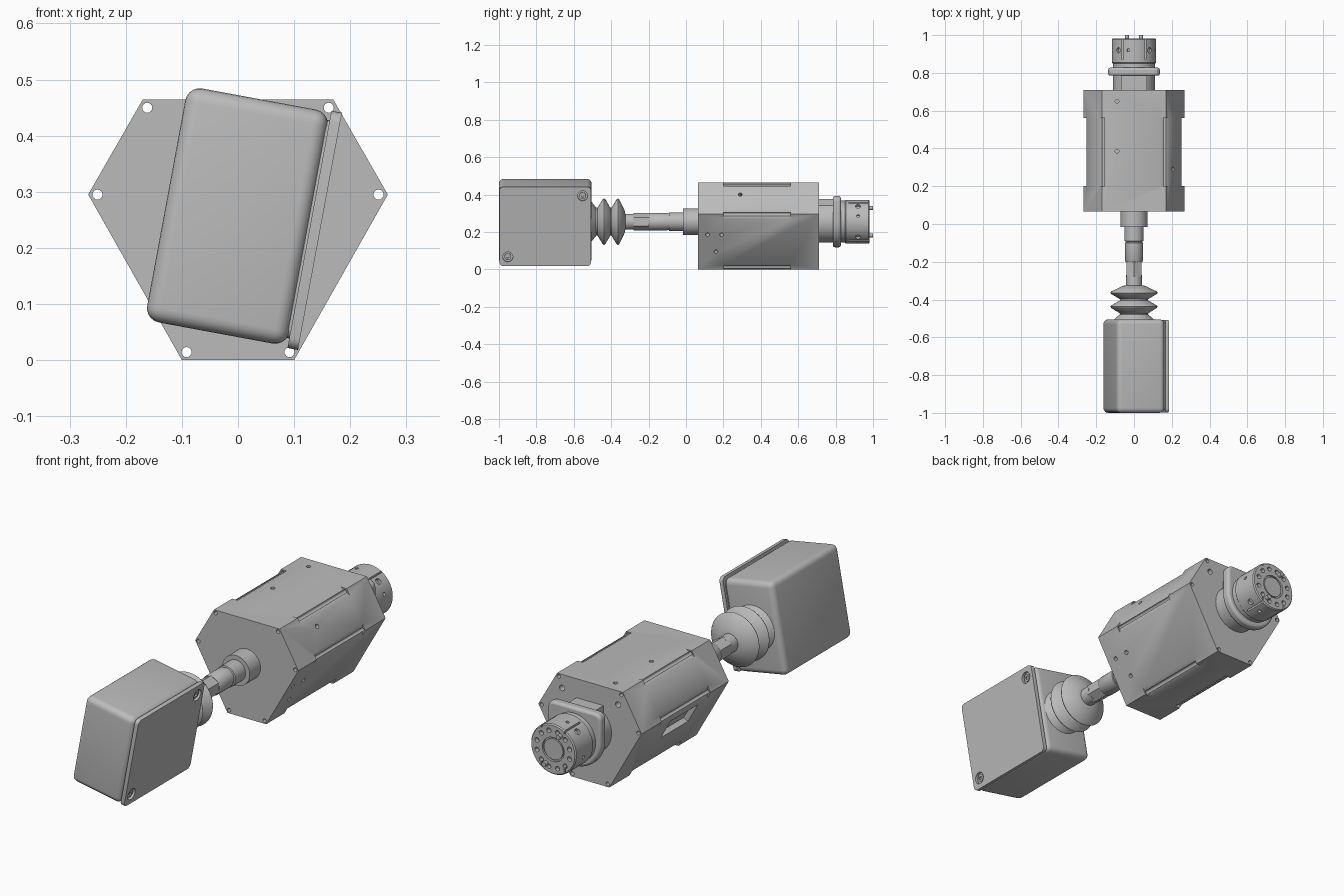
import bpy, bmesh, math
from mathutils import Vector, Matrix

if "Cube" in bpy.data.objects:
    bpy.data.objects.remove(bpy.data.objects["Cube"], do_unlink=True)

grey = bpy.data.materials.new("machined_grey")
grey.use_nodes = True
colour = (0.5, 0.5, 0.5, 1)
grey.diffuse_color = colour
grey.node_tree.nodes["Principled BSDF"].inputs["Base Color"].default_value = colour

AXIS_Z = 0.255          # height of the shaft axis
TAU = math.tau
parts = []


def finish(name, bm, keep=True):
    bmesh.ops.recalc_face_normals(bm, faces=bm.faces)
    mesh = bpy.data.meshes.new(name)
    bm.to_mesh(mesh)
    bm.free()
    mesh.materials.append(grey)
    ob = bpy.data.objects.new(name, mesh)
    bpy.context.collection.objects.link(ob)
    if keep:
        parts.append(ob)
    return ob


def prism(name, outline, y0, y1, keep=True):
    """Extrude an x-z outline along y."""
    bm = bmesh.new()
    face = bm.faces.new([bm.verts.new((x, y0, z)) for x, z in outline])
    ext = bmesh.ops.extrude_face_region(bm, geom=[face])["geom"]
    bmesh.ops.translate(bm, vec=(0, y1 - y0, 0),
                        verts=[v for v in ext if isinstance(v, bmesh.types.BMVert)])
    return finish(name, bm, keep)


def lathe(name, profile, sides=48):
    """Spin (y, radius) points around the shaft axis."""
    bm = bmesh.new()
    rings = [[bm.verts.new((r * math.sin(TAU * i / sides), y, AXIS_Z + r * math.cos(TAU * i / sides)))
              for i in range(sides)] for y, r in profile]
    for a, b in zip(rings, rings[1:]):
        for i in range(sides):
            j = (i + 1) % sides
            bm.faces.new((a[i], a[j], b[j], b[i]))
    bm.faces.new(rings[0])
    bm.faces.new(rings[-1])
    return finish(name, bm)


def rod(name, centre, direction, radius, length, keep=True, sides=16):
    """Cylinder centred on a point, along a direction."""
    bm = bmesh.new()
    turn = Vector(direction).to_track_quat('Z', 'Y').to_matrix().to_4x4()
    bmesh.ops.create_cone(bm, cap_ends=True, segments=sides, radius1=radius, radius2=radius,
                          depth=length, matrix=Matrix.Translation(centre) @ turn)
    return finish(name, bm, keep)


def cut(target, cutters):
    for c in cutters:
        c.hide_render = True
        mod = target.modifiers.new("cut", 'BOOLEAN')
        mod.operation, mod.solver, mod.object = 'DIFFERENCE', 'EXACT', c
    dg = bpy.context.evaluated_depsgraph_get()
    mesh = bpy.data.meshes.new_from_object(target.evaluated_get(dg))
    target.modifiers.clear()
    target.data = mesh
    for c in cutters:
        bpy.data.objects.remove(c, do_unlink=True)


# Hexagonal housing with chamfer notches and through holes at its corners
half = [(0.1, 0), (0.267, 0.295), (0.17, 0.464)]
hexagon = half + [(-x, z) for x, z in reversed(half)]
housing = prism("housing", hexagon, 0.065, 0.71)
cutters = []
for i, corner in enumerate(hexagon):
    c = Vector(corner)
    before = (Vector(hexagon[i - 1]) - c).normalized()
    after = (Vector(hexagon[(i + 1) % 6]) - c).normalized()
    out = -(before + after).normalized()
    side = Vector((-out.y, out.x)) * 0.06
    low, high = c - out * 0.015, c + out * 0.04
    cutters.append(prism("notch", [low - side, low + side, high + side, high - side], 0.2, 0.56, False))
    hole = c - out * 0.0165
    cutters.append(rod("corner_hole", (hole.x, 0.4, hole.y), (0, 1, 0), 0.009, 1, False))

# Screw holes in the housing faces
lower, upper = (0.87, 0, -0.49), (0.866, 0, 0.5)
for point, normal in [((-0.09, 0.65, 0.464), (0, 0, 1)), ((-0.09, 0.385, 0.464), (0, 0, 1)),
                      ((0.206, 0.29, 0.4), upper), ((0.205, 0.115, 0.185), lower),
                      ((0.205, 0.19, 0.185), lower), ((0.154, 0.16, 0.095), lower)]:
    cutters.append(rod("screw_hole", point, normal, 0.01, 0.06, False))
for x in (-0.145, 0.145):
    cutters.append(rod("rear_hole", (x, 0.71, 0.4), (0, 1, 0), 0.013, 0.06, False))

# Shallow window pocket in the lower left-hand face
top, foot = Vector(hexagon[4]), Vector(hexagon[5])
a, b = top.lerp(foot, 0.14), top.lerp(foot, 0.45)
inward = Vector((0.87, 0.49)) * 0.025
cutters.append(prism("pocket", [a - inward, b - inward, b + inward, a + inward], 0.26, 0.46, False))
cut(housing, cutters)

# Stepped shaft, hexagonal neck and bellows
lathe("shaft_collar", [(-0.015, 0.071), (0.07, 0.071)])
lathe("shaft", [(-0.2, 0.044), (-0.195, 0.047), (-0.1, 0.047), (-0.098, 0.044),
                (-0.092, 0.044), (-0.09, 0.05), (0, 0.05)])
lathe("hex_neck", [(-0.28, 0.047), (-0.19, 0.047)], 6)
lathe("neck_sleeve", [(-0.34, 0.042), (-0.27, 0.042)])
lathe("bellows", [(-0.51, 0.11), (-0.5, 0.1), (-0.48, 0.075), (-0.473, 0.075), (-0.445, 0.12),
                  (-0.438, 0.125), (-0.431, 0.12), (-0.405, 0.075), (-0.398, 0.075), (-0.371, 0.12),
                  (-0.364, 0.125), (-0.357, 0.12), (-0.328, 0.06), (-0.324, 0.04)])

# Tilted enclosure: rounded case with a screwed lid
tilt = Matrix.Translation((0, -0.7525, 0.2565)) @ Matrix.Rotation(math.radians(10.5), 4, 'Y')


def rounded_block(name, centre, size, radius, only_x=False):
    bm = bmesh.new()
    bmesh.ops.create_cube(bm, size=1)
    bmesh.ops.scale(bm, vec=size, verts=bm.verts)
    edges = [e for e in bm.edges
             if not only_x or abs(e.verts[0].co.x - e.verts[1].co.x) > 0.001]
    bmesh.ops.bevel(bm, geom=edges, offset=radius, segments=5, profile=0.5, affect='EDGES')
    bmesh.ops.translate(bm, vec=centre, verts=bm.verts)
    bmesh.ops.transform(bm, matrix=tilt, verts=bm.verts)
    return finish(name, bm)


rounded_block("enclosure_case", (-0.001, 0, 0), (0.258, 0.495, 0.424), 0.026)
rounded_block("lid_gasket", (0.12, 0, 0), (0.03, 0.465, 0.395), 0.018, True)
lid = rounded_block("enclosure_lid", (0.139, 0, 0), (0.019, 0.49, 0.43), 0.02, True)
out = tilt.to_3x3() @ Vector((1, 0, 0))
cutters = []
for s in (-1, 1):
    cutters.append(rod("bore", tilt @ Vector((0.15, 0.2 * s, 0.166 * s)), out, 0.027, 0.03, False, 24))
    head = rod("lid_screw", tilt @ Vector((0.136, 0.2 * s, 0.166 * s)), out, 0.018, 0.014)
    cut(head, [rod("socket", tilt @ Vector((0.143, 0.2 * s, 0.166 * s)), out, 0.009, 0.012, False, 6)])
cut(lid, cutters)

# Rear neck and flange with a square top and round bottom
lathe("rear_neck", [(0.7, 0.112), (0.86, 0.112)])
prism("neck_block", [(-0.07, 0.3), (0.07, 0.3), (0.07, 0.375), (-0.07, 0.375)], 0.7, 0.79)
R, corner = 0.137, 0.03
outline = [(R * math.cos(t), AXIS_Z + R * math.sin(t))
           for t in (-math.pi * k / 24 for k in range(25))]
for sx, start in ((-1, math.pi), (1, math.pi / 2)):
    for k in range(6):
        t = start - math.pi / 2 * k / 5
        outline.append((sx * (R - corner) + corner * math.cos(t),
                        AXIS_Z + R - corner + corner * math.sin(t)))
flange = prism("rear_flange", outline, 0.785, 0.828)
bevel = flange.modifiers.new("rounded_rim", 'BEVEL')
bevel.width, bevel.segments, bevel.limit_method = 0.012, 3, 'ANGLE'
bevel.angle_limit = math.radians(40)

# Tool head with bolt holes, side sockets, slots and a sunken centre ring
head = lathe("tool_head", [(0.85, 0.112), (0.855, 0.117), (0.977, 0.117), (0.982, 0.112)])
cutters = [rod("centre", (0, 0.982, AXIS_Z), (0, 1, 0), 0.056, 0.02, False, 32)]
for i in range(12):
    t = TAU * (i + 0.5) / 12
    d = Vector((math.cos(t), 0, math.sin(t)))
    base = Vector((0, 0, AXIS_Z))
    cutters.append(rod("bolt_hole", base + d * 0.087 + Vector((0, 0.982, 0)), (0, 1, 0), 0.011, 0.04, False))
    if i % 3 != 2:
        wide = 0.014 if i % 3 else 0.008
        cutters.append(rod("side_hole", base + d * 0.117 + Vector((0, 0.92, 0)), d, wide, 0.03, False))
for x in (-0.06, 0.06):
    for s in (-1, 1):
        z = AXIS_Z + s * 0.1
        cutters.append(prism("slot", [(x - 0.003, z - 0.012), (x + 0.003, z - 0.012),
                                      (x + 0.003, z + 0.03), (x - 0.003, z + 0.03)], 0.87, 1.0, False))
cut(head, cutters)
lathe("centre_disc", [(0.96, 0.049), (0.98, 0.049)])
for s in (-1, 1):
    rod("locating_pin", (0.037 * s, 0.98, AXIS_Z - 0.073 * s), (0, 1, 0), 0.011, 0.04)

# Smooth shading with crisp edges
for ob in bpy.context.selected_objects:
    ob.select_set(False)
for ob in parts:
    ob.select_set(True)
bpy.context.view_layer.objects.active = housing
bpy.ops.object.shade_smooth_by_angle(angle=math.radians(32))
